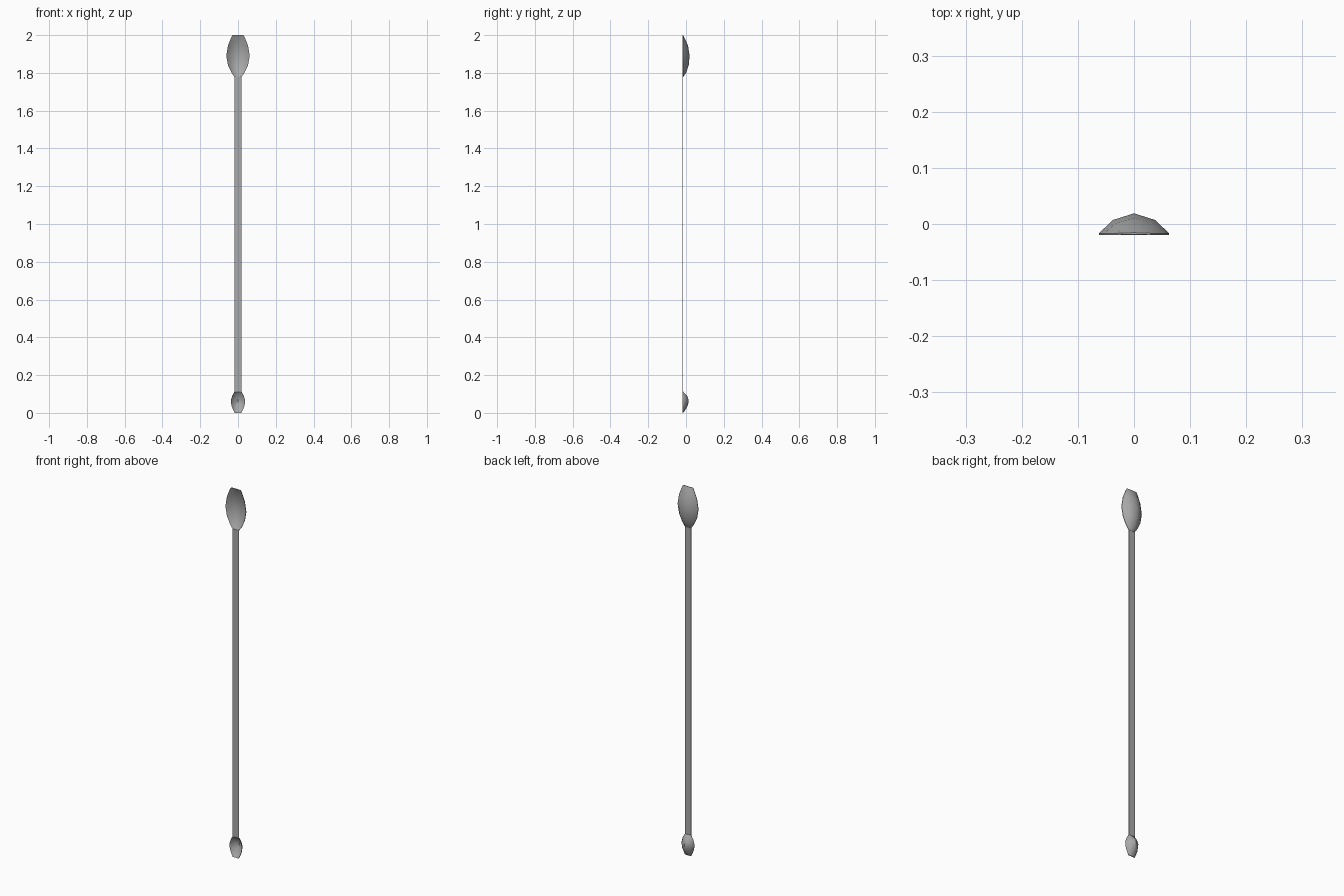
import bpy, bmesh

if "Cube" in bpy.data.objects:
    bpy.data.objects.remove(bpy.data.objects["Cube"])

steel = bpy.data.materials.new("brushed_grey")
steel.diffuse_color = (0.4, 0.4, 0.4, 1)
steel.use_nodes = True
steel.node_tree.nodes["Principled BSDF"].inputs["Base Color"].default_value = steel.diffuse_color

RIM = -0.0165          # y of the bowl rims
WALL = 0.003           # sheet thickness


def finish(bm, name):
    bmesh.ops.recalc_face_normals(bm, faces=bm.faces)
    me = bpy.data.meshes.new(name)
    bm.to_mesh(me)
    bm.free()
    ob = bpy.data.objects.new(name, me)
    bpy.context.collection.objects.link(ob)
    me.materials.append(steel)
    bpy.context.view_layer.objects.active = ob
    ob.select_set(True)
    bpy.ops.object.shade_smooth_by_angle(angle=0.7)
    ob.select_set(False)
    return ob


def bowl(name, stations):
    """Closed thin shell; each station is (z, half width, depth)."""
    section = [(-1, 0), (-0.62, 0.66), (0, 1), (0.62, 0.66), (1, 0)]
    bm = bmesh.new()
    skins = []
    for inner in (False, True):
        rows = []
        for z, w, d in stations:
            row = []
            for u, v in section:
                y = RIM + d * v
                if inner:
                    y -= WALL
                row.append(bm.verts.new((u * w, y, z)))
            rows.append(row)
        for a, b in zip(rows, rows[1:]):
            for i in range(4):
                bm.faces.new((a[i], a[i + 1], b[i + 1], b[i]))
        skins.append(rows)
    # rim strip joining the outer and inner skins
    def loop(r):
        return (r[0] + [q[-1] for q in r[1:-1]] + r[-1][::-1]
                + [q[0] for q in r[-2:0:-1]])
    o, n = loop(skins[0]), loop(skins[1])
    for i in range(len(o)):
        j = (i + 1) % len(o)
        bm.faces.new((o[i], o[j], n[j], n[i]))
    return finish(bm, name)


# large scoop at the top
bowl("large_scoop", [(1.778, 0.018, 0.001), (1.80, 0.034, 0.017),
                     (1.84, 0.053, 0.031), (1.89, 0.062, 0.0355),
                     (1.945, 0.053, 0.027), (1.985, 0.037, 0.009),
                     (2.0, 0.029, 0.001)])

# small scoop at the bottom
bowl("small_scoop", [(0.0, 0.018, 0.001), (0.014, 0.025, 0.012),
                     (0.04, 0.035, 0.027), (0.065, 0.038, 0.031),
                     (0.09, 0.031, 0.023), (0.113, 0.018, 0.001)])

# long flat handle
bm = bmesh.new()
bmesh.ops.create_cube(bm, size=1)
for v in bm.verts:
    v.co = (v.co.x * 0.037, RIM - 0.0015 + v.co.y * WALL,
            0.945 + v.co.z * 1.67)
finish(bm, "handle")
